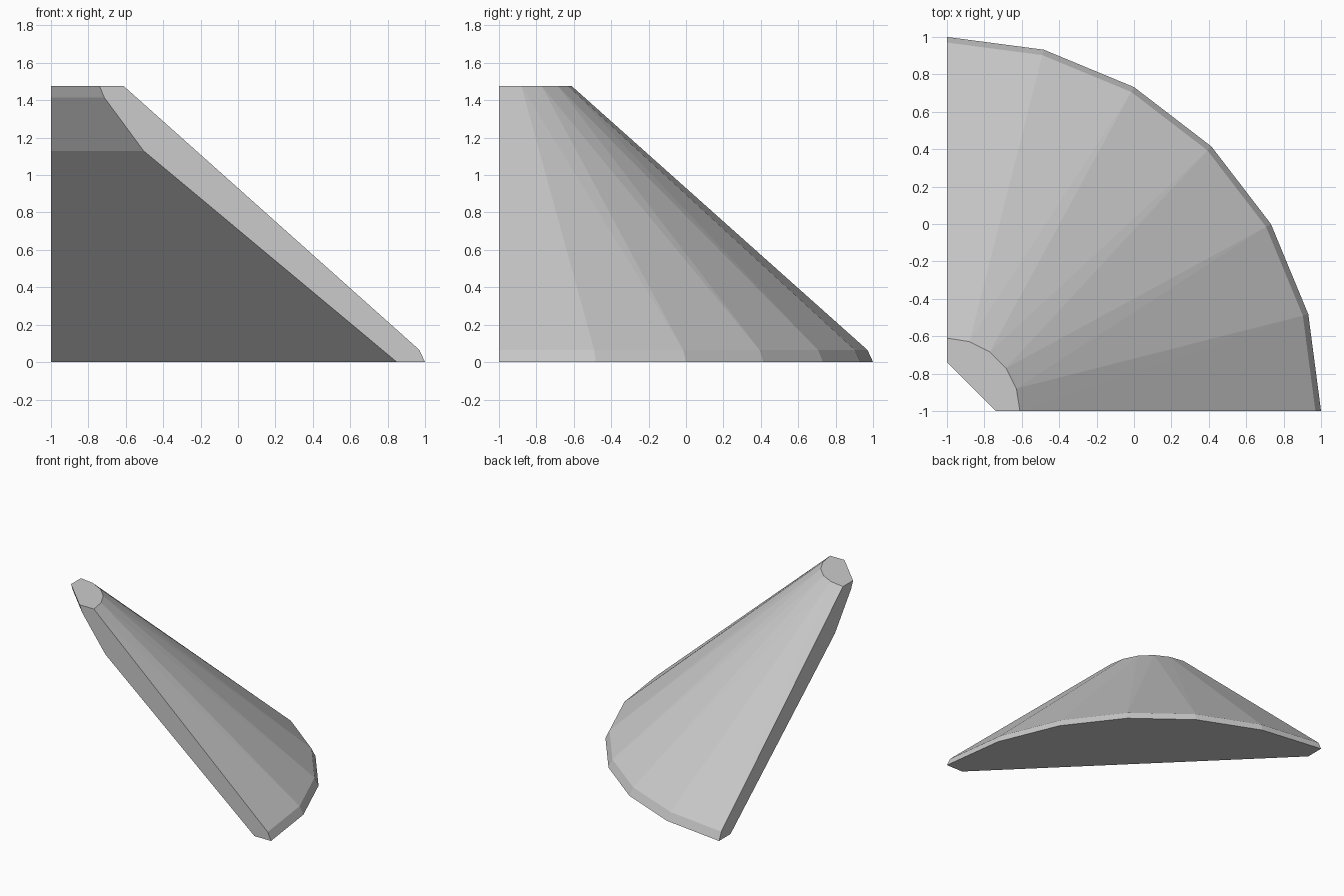
import bpy, bmesh
from math import sin, cos, pi

if "Cube" in bpy.data.objects:
    bpy.data.objects.remove(bpy.data.objects["Cube"])

OUTER, INNER, TOP = 6, 5, 1.475   # base segments, top segments, height
C = -1.0                          # cone axis runs through x = y = -1

mat = bpy.data.materials.new("plain_grey")
mat.diffuse_color = (0.6, 0.6, 0.6, 1)
mat.use_nodes = True
mat.node_tree.nodes["Principled BSDF"].inputs["Base Color"].default_value = mat.diffuse_color
bm = bmesh.new()


def ring(radius, z, n):
    return [bm.verts.new((C + radius * cos(pi / 2 * i / n),
                          C + radius * sin(pi / 2 * i / n), z)) for i in range(n + 1)]


# quarter-circle rings: base rim, bevelled lip, small top
base = ring(2.0, 0, OUTER)
lip = ring(1.97, 0.065, OUTER)
top = ring(0.39, TOP, INNER)

# underside edges, one per cut end
profile = [(1.85, 0), (0.495, 1.13), (0.285, 1.415), (0.26, TOP)]
right = [bm.verts.new((C + r, C, z)) for r, z in profile]
left = [bm.verts.new((C, C + r, z)) for r, z in profile]

# bevelled rim
for i in range(OUTER):
    bm.faces.new((base[i], base[i + 1], lip[i + 1], lip[i]))

# sloping shell between the unequal rings
i = j = 0
while i < OUTER or j < INNER:
    if i < OUTER and (j == INNER or (i + 1) / OUTER <= (j + 1) / INNER):
        bm.faces.new((lip[i], lip[i + 1], top[j]))
        i += 1
    else:
        bm.faces.new((lip[i], top[j + 1], top[j]))
        j += 1

# hollowed underside, flat end walls, top cap and base
for k in range(len(profile) - 1):
    bm.faces.new((right[k], right[k + 1], left[k + 1], left[k]))
bm.faces.new([base[0], lip[0], top[0]] + right[::-1])
bm.faces.new([base[-1], lip[-1], top[-1]] + left[::-1])
bm.faces.new(top + [left[-1], right[-1]])
bm.faces.new(base + [left[0], right[0]])
bmesh.ops.recalc_face_normals(bm, faces=bm.faces)

mesh = bpy.data.meshes.new("corner_slope")
bm.to_mesh(mesh)
bm.free()
mesh.materials.append(mat)
obj = bpy.data.objects.new("corner_slope", mesh)
bpy.context.collection.objects.link(obj)
